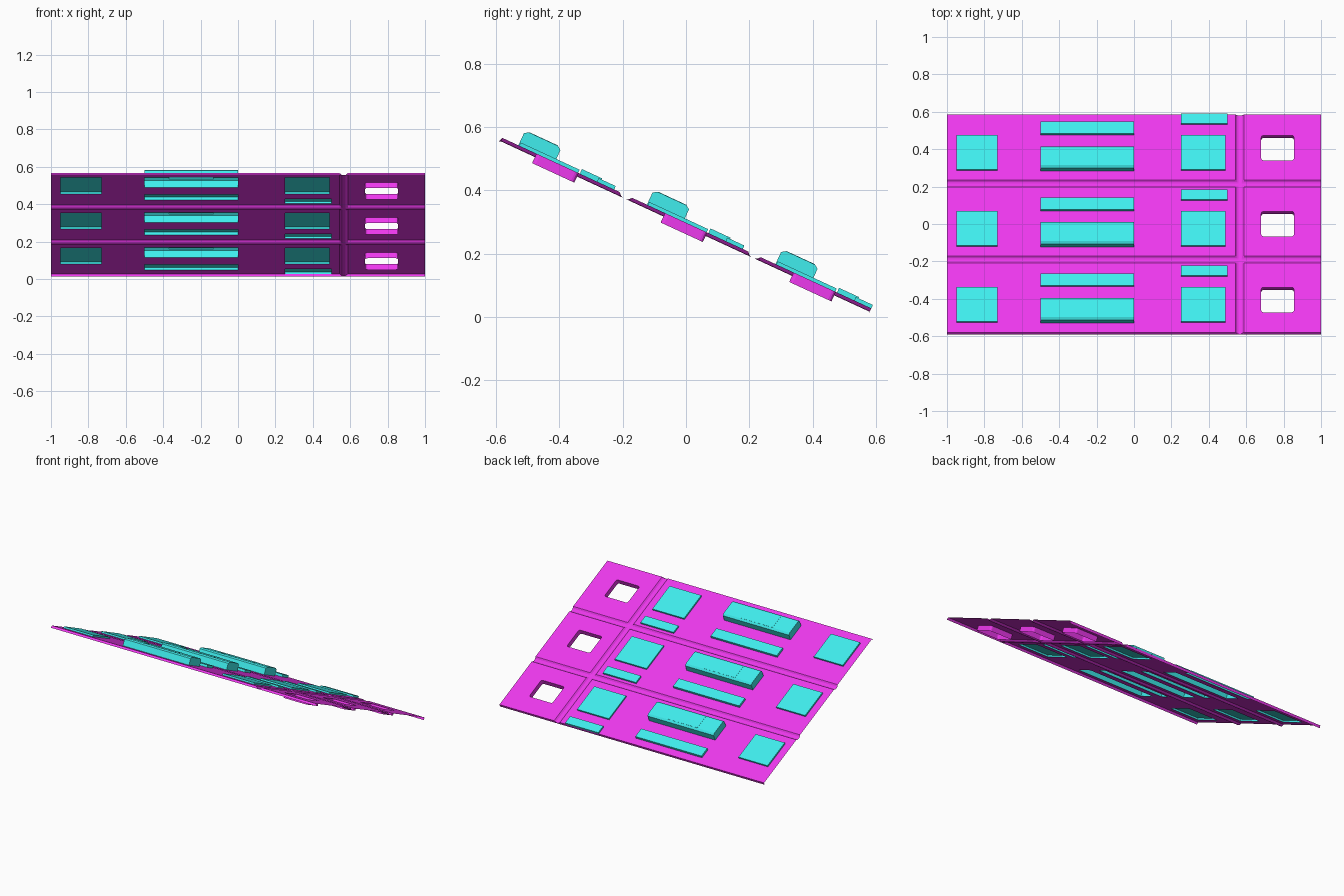
import bpy, bmesh, math
from mathutils import Matrix

if "Cube" in bpy.data.objects:
    bpy.data.objects.remove(bpy.data.objects["Cube"])

TILT = math.radians(24.8)
WORLD = Matrix.Translation((0, 0, 0.298)) @ Matrix.Rotation(-TILT, 4, 'X')
PERIOD, ROWS = 0.4475, (-1, 0, 1)
END = 0.645


def material(name, rgb):
    m = bpy.data.materials.new(name)
    m.diffuse_color = (*rgb, 1)
    m.use_nodes = True
    m.node_tree.nodes["Principled BSDF"].inputs["Base Color"].default_value = m.diffuse_color
    return m


MAGENTA = material("magenta", (0.85, 0.04, 0.85))
CYAN = material("cyan", (0.05, 0.85, 0.85))


def finish(name, bm, mat):
    me = bpy.data.meshes.new(name)
    bm.to_mesh(me)
    bm.free()
    me.materials.append(mat)
    ob = bpy.data.objects.new(name, me)
    bpy.context.collection.objects.link(ob)
    ob.matrix_world = WORLD
    return ob


def shell(name, rings, mat, cap=True):
    """Open-bottomed shell: stacked rings of points, optionally capped."""
    bm = bmesh.new()
    loops = [[bm.verts.new(p) for p in ring] for ring in rings]
    for a, b in zip(loops, loops[1:]):
        for i in range(len(a)):
            j = (i + 1) % len(a)
            bm.faces.new((a[i], a[j], b[j], b[i]))
    if cap:
        bm.faces.new(loops[-1])
    return finish(name, bm, mat)


def rect(r, z, inset=0.0):
    x0, x1, y0, y1 = r
    return [(x0, y0 + inset, z), (x1, y0 + inset, z), (x1, y1 - inset, z), (x0, y1 - inset, z)]


def rounded(r, z, rad=0.012, n=3):
    x0, x1, y0, y1 = r
    pts = []
    for k, (cx, cy) in enumerate(((x1 - rad, y1 - rad), (x0 + rad, y1 - rad),
                                  (x0 + rad, y0 + rad), (x1 - rad, y0 + rad))):
        for i in range(n + 1):
            a = math.pi / 2 * (k + i / n)
            pts.append((cx + rad * math.cos(a), cy + rad * math.sin(a), z))
    return pts


# Openings of one storey: x0, x1, y0, y1 measured along the slope
LAYOUT = {
    "left_panel": (-0.95, -0.73, -0.133, 0.072),
    "right_panel": (0.25, 0.49, -0.133, 0.072),
    "raised_panel": (-0.5, 0.0, -0.136, -0.009),
    "long_strip": (-0.5, 0.0, 0.078, 0.148),
    "short_strip": (0.25, 0.5, 0.138, 0.1975),
    "window_tube": (0.68, 0.855, -0.073, 0.074),
}
HEIGHT = {"left_panel": 0.011, "right_panel": 0.011, "long_strip": 0.016, "short_strip": 0.012}


def shifted(r, row):
    return (r[0], r[1], r[2] + row * PERIOD, r[3] + row * PERIOD)


openings = [shifted(r, row) for row in ROWS for r in LAYOUT.values()]

# Groove cross-section: offset, depth
GROOVE = [(-0.022, 0), (-0.013, -0.009), (-0.006, -0.012), (0.006, -0.012), (0.013, -0.009), (0.022, 0)]
X_GROOVE = 0.565
Y_GROOVES = (-0.209, 0.2385)

# Wall sheet: grid with grooves, end lips and openings
xh = {-1.0: 0, 1.0: 0}
yh = {-END: -0.015, -END + 0.006: 0, END - 0.0003: 0, END: -0.017}
for o, d in GROOVE:
    xh[round(X_GROOVE + o, 4)] = d
    for g in Y_GROOVES:
        yh[round(g + o, 4)] = d
for x0, x1, y0, y1 in openings:
    for x in (x0, x1):
        xh.setdefault(round(x, 4), 0)
    for y in (y0, y1):
        if y < END - 0.002:
            yh.setdefault(round(y, 4), 0)
xs, ys = sorted(xh), sorted(yh)
bm = bmesh.new()
grid = [[bm.verts.new((x, y, min(xh[x], yh[y]))) for y in ys] for x in xs]
for i in range(len(xs) - 1):
    for j in range(len(ys) - 1):
        cx, cy = (xs[i] + xs[i + 1]) / 2, (ys[j] + ys[j + 1]) / 2
        if not any(a < cx < b and c < cy < d and cy < END - 0.001 for a, b, c, d in openings):
            bm.faces.new((grid[i][j], grid[i + 1][j], grid[i + 1][j + 1], grid[i][j + 1]))
# Small corner fills that round the window holes
for row in ROWS:
    r = shifted(LAYOUT["window_tube"], row)
    pts = rounded(r, 0)
    for k, (cx, cy) in enumerate(((r[1], r[3]), (r[0], r[3]), (r[0], r[2]), (r[1], r[2]))):
        c = bm.verts.new((cx, cy, 0))
        arc = [bm.verts.new(p) for p in pts[k * 4:k * 4 + 4]]
        for a, b in zip(arc, arc[1:]):
            bm.faces.new((c, b, a))
finish("wall_sheet", bm, MAGENTA)

for row in ROWS:
    # Flat panels and strips
    for name, h in HEIGHT.items():
        r = shifted(LAYOUT[name], row)
        shell(name, [rect(r, 0), rect(r, h)], CYAN)
    # Thick panel with chamfered long edges and a plate set in its top
    r = shifted(LAYOUT["raised_panel"], row)
    shell("raised_panel", [rect(r, 0), rect(r, 0.042), rect(r, 0.051, 0.013)], CYAN)
    p = (-0.37, -0.13, r[2] + 0.015, r[3] - 0.014)
    shell("raised_panel_plate", [rect(p, 0.044), rect(p, 0.052)], CYAN)
    # Open window tube running behind the wall
    r = shifted(LAYOUT["window_tube"], row)
    shell("window_tube", [rounded(r, -0.033), rounded(r, 0)], MAGENTA, cap=False)
